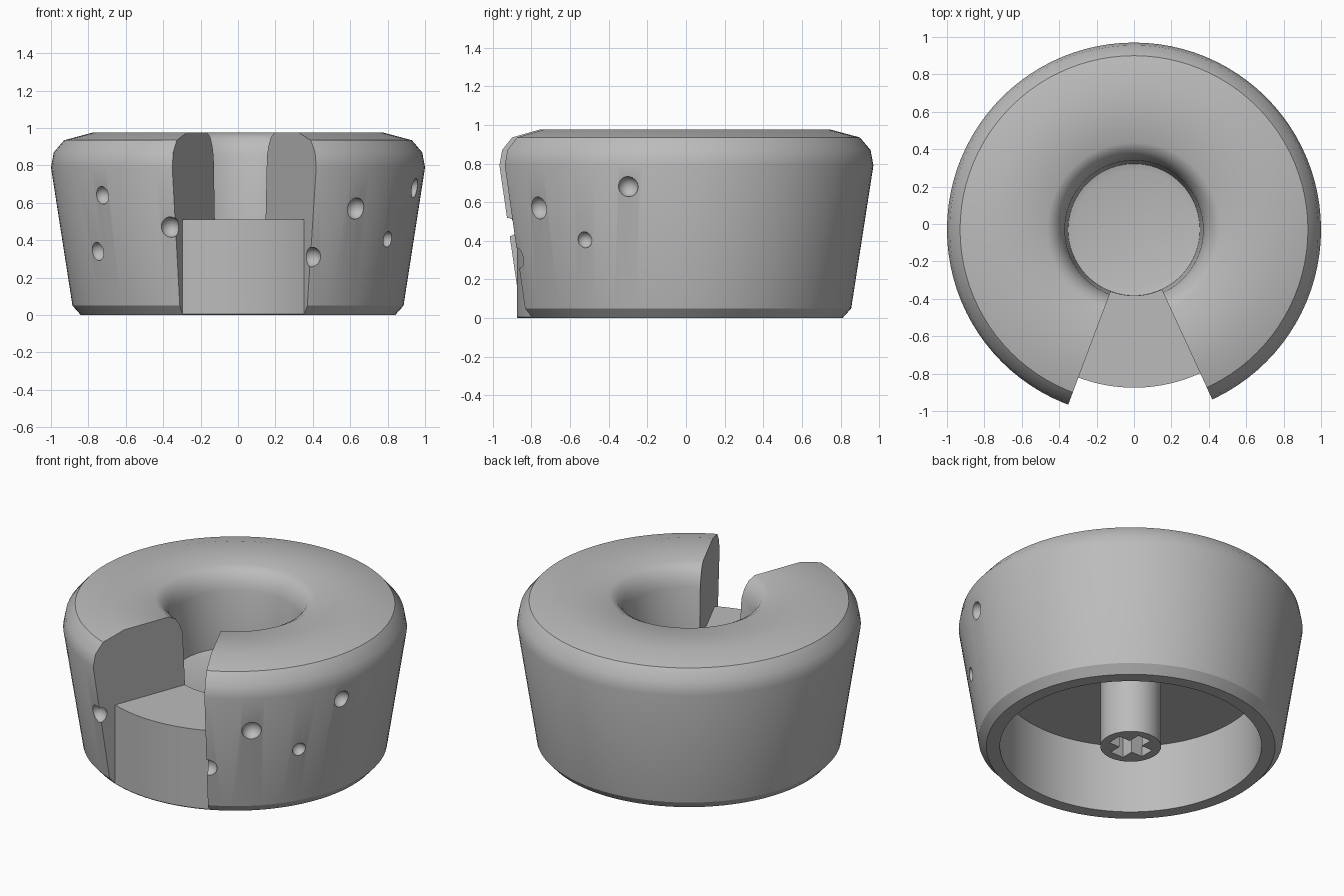
import bpy, bmesh, math
from mathutils import Vector, Matrix

cube = bpy.data.objects.get("Cube")
if cube:
    bpy.data.objects.remove(cube, do_unlink=True)

AXIS = Vector((0, -0.03, 0))      # centre of rotation
FRONT = -math.pi / 2

grey = bpy.data.materials.new("plain grey")
grey.use_nodes = True
grey.diffuse_color = (0.5, 0.5, 0.5, 1)
grey.node_tree.nodes["Principled BSDF"].inputs["Base Color"].default_value = (0.5, 0.5, 0.5, 1)


def finish(name, bm):
    bmesh.ops.remove_doubles(bm, verts=bm.verts, dist=1e-5)
    bmesh.ops.recalc_face_normals(bm, faces=bm.faces)
    mesh = bpy.data.meshes.new(name)
    bm.to_mesh(mesh)
    bm.free()
    mesh.materials.append(grey)
    obj = bpy.data.objects.new(name, mesh)
    bpy.context.collection.objects.link(obj)
    return obj


def lathe(name, profile, start=0.0, sweep=math.tau, steps=96):
    """Turn a closed (radius, height) profile; a partial sweep gets end caps."""
    bm = bmesh.new()
    rings = []
    for i in range(steps + 1):
        a = start + sweep * i / steps
        rings.append([bm.verts.new(AXIS + Vector((r * math.cos(a), r * math.sin(a), z)))
                      for r, z in profile])
    n = len(profile)
    partial = sweep < math.tau
    for ring, nxt in zip(rings, rings[1:]):
        for j in range(n if partial else n - 1):
            k = (j + 1) % n
            quad = [ring[j], ring[k], nxt[k], nxt[j]]
            if profile[j][0] == 0:
                quad.pop(0)
            elif profile[k][0] == 0:
                quad.pop(1)
            bm.faces.new(quad)
    if partial:
        bm.faces.new(rings[0])
        bm.faces.new(rings[-1])
    return finish(name, bm)


# Body: central stud, hollow underside, tapered wall, rounded rim, top well
body = lathe("body", [
    (0, 0), (0.177, 0), (0.177, 0.44), (0.761, 0.44), (0.761, 0),
    (0.84, 0), (0.885, 0.05), (1.0, 0.79), (0.985, 0.87), (0.93, 0.935),
    (0.78, 0.975), (0.465, 0.975), (0.42, 0.95), (0.39, 0.905), (0.37, 0.85),
    (0.352, 0.49), (0.315, 0.48), (0, 0.48)])

# Front notch: wedge that leaves a low upright step
left, right = math.radians(24.75), math.radians(20.6)
notch = lathe("notch_cutter", [
    (0.29, 0.51), (0.845, 0.51), (0.845, -0.1), (1.2, -0.1), (1.2, 1.2), (0.29, 1.2)],
    FRONT - right, left + right, 24)

# Cross-shaped socket under the stud
arm, half, depth = 0.125, 0.046, 0.35
bm = bmesh.new()
outline = []
for q in range(4):
    turn = Matrix.Rotation(q * math.pi / 2, 3, 'Z')
    for x, y in ((arm, -half), (arm, half), (half, half)):
        outline.append(bm.verts.new(AXIS + turn @ Vector((x, y, -0.1))))
base = bm.faces.new(outline)
top = bmesh.ops.extrude_face_region(bm, geom=[base])["geom"]
bmesh.ops.translate(bm, vec=(0, 0, depth + 0.1),
                    verts=[v for v in top if isinstance(v, bmesh.types.BMVert)])
if base.is_valid and not any(f.normal.z < 0 and len(f.verts) == 12 for f in bm.faces):
    bm.normal_update()
socket = finish("socket_cutter", bm)

# Round pits across the front of the wall: x, z, radius
bm = bmesh.new()
for x, z, size in [(-0.725, 0.64, 0.048), (-0.36, 0.47, 0.055), (-0.75, 0.34, 0.05),
                   (0.63, 0.57, 0.058), (0.8, 0.405, 0.042), (0.945, 0.68, 0.053),
                   (0.395, 0.31, 0.053)]:
    wall = 0.885 + (z - 0.05) * 0.155
    y = -math.sqrt(wall * wall - x * x)
    place = Matrix.Translation(AXIS + Vector((x, y, z)))
    bmesh.ops.create_uvsphere(bm, u_segments=20, v_segments=12, radius=size, matrix=place)
pits = finish("pit_cutter", bm)

# Cut the body, then discard the cutters
bpy.context.view_layer.objects.active = body
body.select_set(True)
for cutter in (notch, socket, pits):
    cutter.hide_render = True
    mod = body.modifiers.new(cutter.name, 'BOOLEAN')
    mod.operation = 'DIFFERENCE'
    mod.solver = 'EXACT'
    mod.object = cutter
    bpy.ops.object.modifier_apply(modifier=mod.name)
    bpy.data.objects.remove(cutter, do_unlink=True)

bpy.ops.object.shade_smooth_by_angle(angle=math.radians(32))
